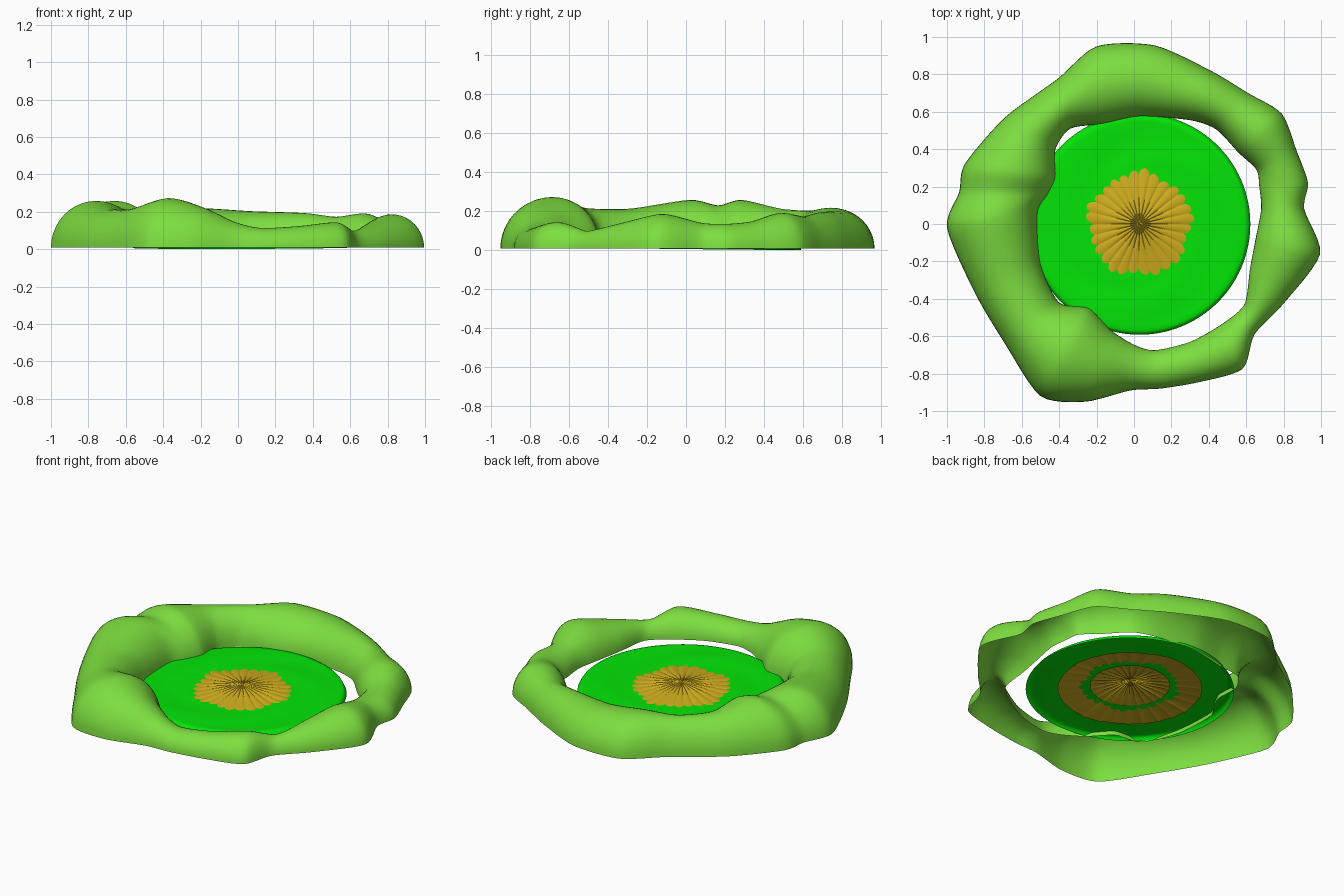
import bpy, bmesh, math
from mathutils import Vector

if "Cube" in bpy.data.objects:
    bpy.data.objects.remove(bpy.data.objects["Cube"])


def material(name, rgb):
    m = bpy.data.materials.new(name)
    m.diffuse_color = (*rgb, 1)
    m.use_nodes = True
    m.node_tree.nodes["Principled BSDF"].inputs["Base Color"].default_value = m.diffuse_color
    return m


def sheet(name, rows, mat, wrap_rows=False):
    """Skin rows of points; every row is closed unless wrap_rows is set."""
    bm = bmesh.new()
    vs = [[bm.verts.new(p) for p in row] for row in rows]
    nr, nc = len(vs), len(vs[0])
    for i in range(nr if wrap_rows else nr - 1):
        for j in range(nc - 1 if wrap_rows else nc):
            a, b = vs[i], vs[(i + 1) % nr]
            k = (j + 1) % nc
            bm.faces.new((a[j], b[j], b[k], a[k]))
    bm.normal_update()
    if sum(f.normal.z for f in bm.faces) < 0:
        bmesh.ops.reverse_faces(bm, faces=bm.faces[:])
    me = bpy.data.meshes.new(name)
    bm.to_mesh(me)
    bm.free()
    me.materials.append(mat)
    for p in me.polygons:
        p.use_smooth = True
    ob = bpy.data.objects.new(name, me)
    bpy.context.collection.objects.link(ob)
    return ob


leaf = material("light green", (0.205, 0.73, 0.05))
grass = material("bright green", (0.001, 0.78, 0.002))
gold = material("gold", (0.63, 0.42, 0.013))

# Lumpy ring: outer x, y, inner x, y and height at stations round the loop
stations = [
    (.91, .08, .68, .08, .132), (.93, .22, .67, .20, .127), (.87, .39, .655, .29, .14),
    (.79, .59, .56, .38, .183), (.61, .70, .44, .505, .165), (.41, .82, .30, .555, .185),
    (.11, .955, .03, .575, .195), (-.20, .95, -.17, .535, .21), (-.41, .775, -.34, .51, .195),
    (-.69, .57, -.42, .40, .205), (-.905, .32, -.42, .25, .25), (-.935, .17, -.46, .16, .222),
    (-1, -.02, -.515, .06, .25), (-.85, -.37, -.50, -.21, .205),
    (-.69, -.64, -.40, -.42, .21), (-.50, -.92, -.24, -.45, .265),
    (-.26, -.95, -.12, -.57, .215), (-.02, -.89, 0, -.645, .135), (.14, -.88, .11, -.675, .105),
    (.35, -.845, .30, -.63, .115), (.58, -.775, .47, -.535, .135), (.645, -.59, .59, -.43, .09),
    (.805, -.42, .62, -.24, .13), (.995, -.16, .65, -.08, .178)]


def spline(a, b, c, d, t):
    h1, h2 = 2 * t ** 3 - 3 * t * t + 1, t ** 3 - 2 * t * t + t
    h3, h4 = 3 * t * t - 2 * t ** 3, t ** 3 - t * t
    return [h1 * q + h2 * .38 * (r - p) + h3 * r + h4 * .38 * (s - q)
            for p, q, r, s in zip(a, b, c, d)]


rows = []
n = len(stations)
for i in range(n):
    for k in range(6):
        ox, oy, ix, iy, h = spline(stations[i - 1], stations[i], stations[(i + 1) % n],
                                   stations[(i + 2) % n], k / 6)
        o, c = Vector((ox, oy, 0)), Vector((ix, iy, 0))
        mid, half = (o + c) / 2, (o - c) / 2
        rows.append([mid + half * math.cos(a) + Vector((0, 0, .008 + h * math.sin(a)))
                     for a in (math.pi * j / 20 for j in range(21))])
sheet("lumpy_ring", rows, leaf, wrap_rows=True)


def disc_rows(radii, height, count):
    out = []
    for r in radii:
        angs = [2 * math.pi * j / count for j in range(count)]
        out.append([(.03 + r * math.cos(a), r * math.sin(a), height(r, a)) for a in angs])
    return out


# Gently rippled green disc with a turned-down rim
LEVEL = .034


def disc_z(r, a):
    if r > .57:
        return LEVEL - (.026 + .007 * math.sin(a - .3)) * ((r - .57) / .022) ** 2
    ripple = .004 * max(0, math.sin((r - .3) / .27 * math.pi))
    return LEVEL + ripple * math.sin(3 * a + 14 * r)


sheet("green_disc", disc_rows([.225 + .345 * i / 14 for i in range(15)] + [.58, .587, .592],
                              disc_z, 96), grass)


# Pleated gold centre: narrow creases, edge slipping under the green disc
def pleat_z(r, a):
    fold = abs(math.sin(14 * a + .25 * math.sin(3 * a))) ** .5 - .85
    depth = .0045 + .006 * max(0, 1 - r / .24)
    uneven = .0015 * math.sin(5 * a) + .001 * math.sin(9 * a + 1)
    return LEVEL + .035 * (1 - r / .275) + depth * fold * min(1, r / .06) + uneven * r / .28


sheet("gold_centre", disc_rows([.001] + [.41 * i / 24 for i in range(1, 25)],
                               pleat_z, 336), gold)
